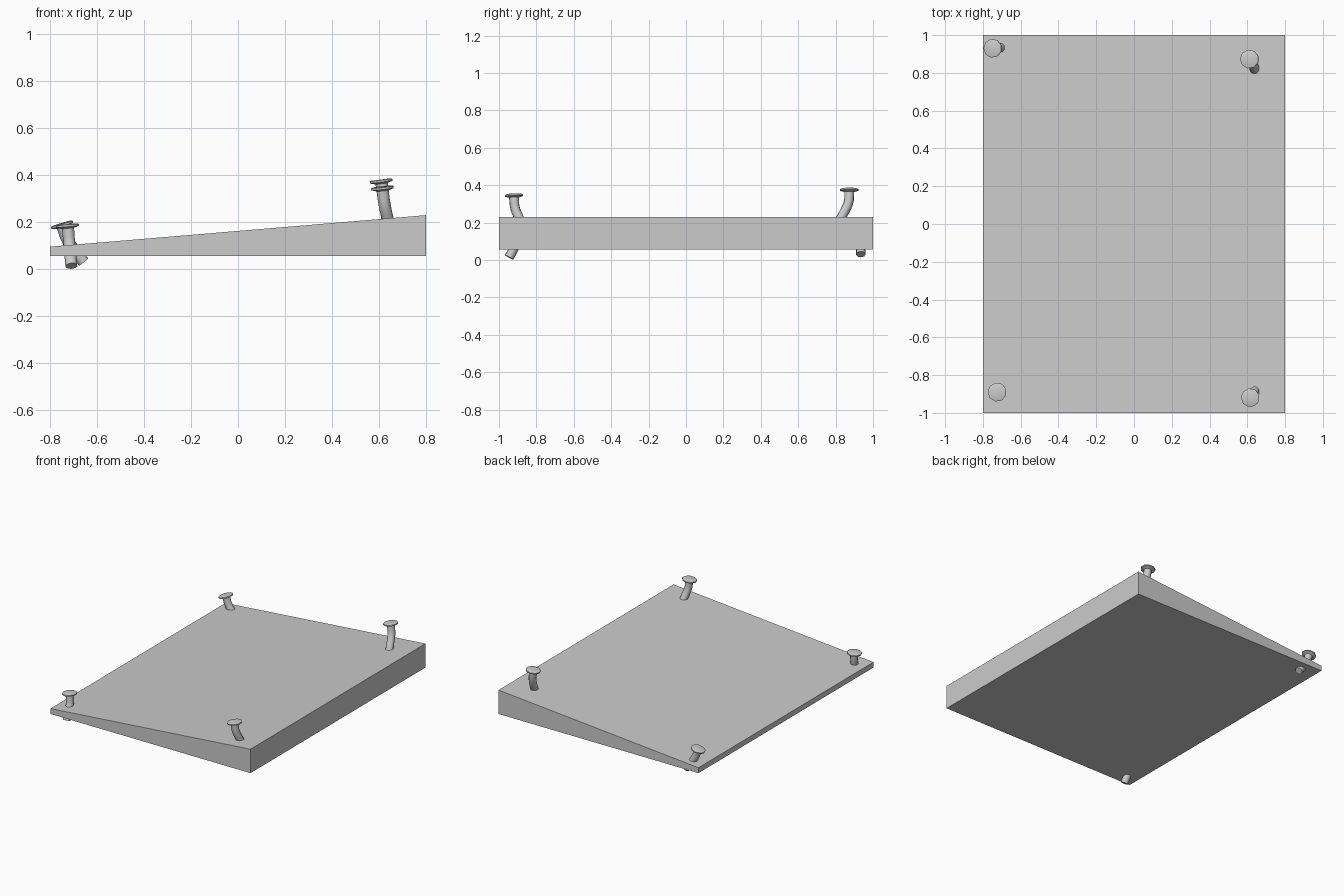
import bpy, bmesh, math
from mathutils import Vector

if "Cube" in bpy.data.objects:
    bpy.data.objects.remove(bpy.data.objects["Cube"])


def make_object(name, bm):
    bmesh.ops.recalc_face_normals(bm, faces=bm.faces)
    mesh = bpy.data.meshes.new(name)
    bm.to_mesh(mesh)
    bm.free()
    obj = bpy.data.objects.new(name, mesh)
    bpy.context.collection.objects.link(obj)
    return obj


# Wedge-shaped board: side profile extruded along y
bm = bmesh.new()
profile = [(-0.8, 0.057), (0.8, 0.057), (0.8, 0.23), (-0.8, 0.096)]
face = bm.faces.new([bm.verts.new((x, -1, z)) for x, z in profile])
ext = bmesh.ops.extrude_face_region(bm, geom=[face])
bmesh.ops.translate(bm, vec=(0, 2, 0),
                    verts=[v for v in ext["geom"] if isinstance(v, bmesh.types.BMVert)])
make_object("wedge_board", bm)

SIDES = 9
# (depth below the head top, radius) rings, from flat head down to the blunt tip
RINGS = [(0, 0.042), (0.003, 0.05), (0.011, 0.05), (0.018, 0.027), (0.06, 0.026),
         (0.085, 0.026), (0.11, 0.026), (0.135, 0.026), (0.178, 0.026)]


# Bent nail: rings swept along a shank that curves away from the head axis
def nail(name, top, lean, bend, length=1.0):
    def point(d):
        e = max(0, d - 0.045)
        lat = 4.5 * e * e if e < 0.06 else 0.0162 + 0.54 * (e - 0.06)
        return Vector((top[0] + lean[0] * d + bend[0] * lat,
                       top[1] + lean[1] * d + bend[1] * lat, top[2] - d))

    bm = bmesh.new()
    rings = []
    for d, r in RINGS:
        d *= length
        axis = (point(d + 0.001) - point(d - 0.001)).normalized()
        u = Vector((0, 1, 0)).cross(axis).normalized()
        v = axis.cross(u)
        c = point(d)
        rings.append([bm.verts.new(c + r * (u * math.cos(a) + v * math.sin(a)))
                      for a in (2 * math.pi * i / SIDES for i in range(SIDES))])
    for a, b in zip(rings, rings[1:]):
        for i in range(SIDES):
            j = (i + 1) % SIDES
            bm.faces.new((a[i], a[j], b[j], b[i]))
    bm.faces.new(rings[0])
    bm.faces.new(rings[-1])
    obj = make_object(name, bm)
    bpy.ops.object.select_all(action='DESELECT')
    obj.select_set(True)
    bpy.context.view_layer.objects.active = obj
    bpy.ops.object.shade_smooth_by_angle(angle=math.radians(42))


nail("nail_front_left", (-0.725, -0.89, 0.192), (0.09, 0), (0, -1))
nail("nail_front_right", (0.615, -0.92, 0.352), (0.11, 0.04), (0.25, 0.8))
nail("nail_back_right", (0.61, 0.873, 0.382), (0.13, 0.0), (0.1, -1))
nail("nail_back_left", (-0.75, 0.93, 0.196), (0.3, 0.03), (0.9, 0), 0.93)
